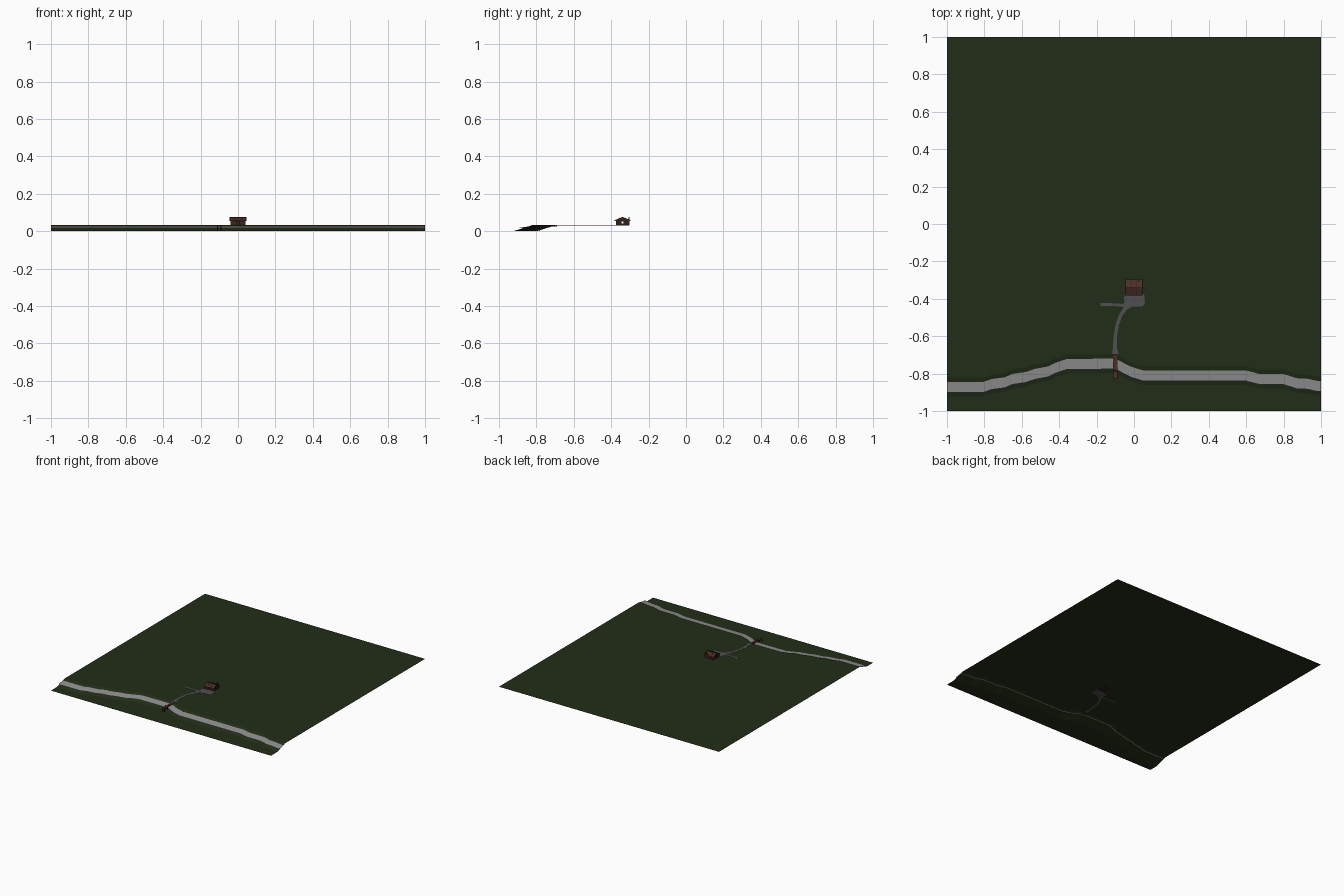
import bpy, bmesh
from mathutils import Vector

if "Cube" in bpy.data.objects:
    bpy.data.objects.remove(bpy.data.objects["Cube"])

TOP = 0.032  # level of the upper ground


def mat(name, r, g, b):
    m = bpy.data.materials.new(name)
    m.diffuse_color = (r, g, b, 1)
    m.use_nodes = True
    m.node_tree.nodes["Principled BSDF"].inputs["Base Color"].default_value = m.diffuse_color
    return m


GRASS = mat("grass", 0.016, 0.027, 0.009)
WATER = mat("pale_grey", 0.28, 0.28, 0.28)
STONE = mat("path_grey", 0.08, 0.08, 0.085)
WOOD = mat("wood", 0.075, 0.028, 0.018)
DARK = mat("dark_wood", 0.03, 0.013, 0.01)


def finish(name, bm, material):
    bmesh.ops.recalc_face_normals(bm, faces=bm.faces)
    me = bpy.data.meshes.new(name)
    bm.to_mesh(me)
    bm.free()
    ob = bpy.data.objects.new(name, me)
    bpy.context.collection.objects.link(ob)
    me.materials.append(material)
    return ob


def box(name, lo, hi, material):
    lo, hi = Vector(lo), Vector(hi)
    bm = bmesh.new()
    bmesh.ops.create_cube(bm, size=1)
    for v in bm.verts:
        v.co = (lo + hi) / 2 + v.co * (hi - lo)
    return finish(name, bm, material)


def loft(name, rows, material):
    """Open sheet through equal-length rows of points."""
    bm = bmesh.new()
    grid = [[bm.verts.new(p) for p in r] for r in rows]
    for a, b in zip(grid, grid[1:]):
        for i in range(len(a) - 1):
            bm.faces.new((a[i], b[i], b[i + 1], a[i + 1]))
    ob = finish(name, bm, material)
    if ob.data.polygons[0].normal.z < 0:
        ob.data.flip_normals()
    return ob


def prism(name, profile, axis, a, b, material):
    """Extrude a 2D profile along x (profile in y,z) or z (profile in x,y)."""
    bm = bmesh.new()
    put = (lambda p, t: (t, *p)) if axis == "x" else (lambda p, t: (*p, t))
    f = bm.faces.new([bm.verts.new(put(p, a)) for p in profile])
    out = bmesh.ops.extrude_face_region(bm, geom=[f])
    d = (b - a, 0, 0) if axis == "x" else (0, 0, b - a)
    bmesh.ops.translate(bm, vec=d, verts=[v for v in out["geom"] if isinstance(v, bmesh.types.BMVert)])
    return finish(name, bm, material)


def cut(ob, cutter):
    m = ob.modifiers.new("cut", "BOOLEAN")
    m.operation = "DIFFERENCE"
    m.object = cutter
    m.solver = "EXACT"
    cutter.hide_render = True
    cutter.hide_set(True)


def trail(name, pts):
    """Thin slab following (x, y, half width) points."""
    left, right = [], []
    for i, (x, y, w) in enumerate(pts):
        p, q = pts[max(i - 1, 0)], pts[min(i + 1, len(pts) - 1)]
        d = Vector((q[0] - p[0], q[1] - p[1])).normalized()
        left.append((x - d.y * w, y + d.x * w))
        right.append((x + d.y * w, y - d.x * w))
    return prism(name, left + right[::-1], "z", TOP - 0.002, TOP + 0.001, STONE)


# Centre line of the bank, shared by the ground and the stream
bank = [(-1, -.874), (-.81, -.874), (-.76, -.857), (-.69, -.848), (-.65, -.83), (-.58, -.82),
        (-.53, -.803), (-.46, -.79), (-.42, -.77), (-.36, -.75), (-.1, -.748), (-.02, -.79),
        (.05, -.812), (.6, -.812), (.67, -.83), (.8, -.831), (.87, -.853), (.93, -.856),
        (.97, -.866), (1, -.868)]

# Ground: low shore, sloping bank, flat upper field
loft("ground", [[(x, -1, 0), (x, c - .05, 0), (x, c + .052, TOP), (x, 1, TOP)]
                for x, c in bank], GRASS)

# Stream along the bank, its back edge sunk in the slope
loft("stream", [[(x, c - .028, .017), (x, c + .035, .0255)] for x, c in bank], WATER)

# Footpaths and yard
trail("main_path", [(-.1, -.695, .017), (-.102, -.66, .011), (-.1, -.6, .009), (-.09, -.54, .009),
                    (-.07, -.485, .009), (-.045, -.45, .011), (-.015, -.42, .02)])
trail("side_path", [(-.178, -.43, .008), (-.11, -.431, .007), (-.06, -.435, .008), (-.03, -.425, .015)])
prism("yard", [(-.045, -.375), (-.055, -.395), (-.05, -.425), (-.03, -.442), (.045, -.442),
               (.058, -.425), (.055, -.38), (.045, -.37)], "z", TOP - .002, TOP + .0015, STONE)

# Cabin walls: gabled shell with side windows and a front door
Y0, Y1, YM, EAVE, RIDGE = -.373, -.305, -.339, .057, .071
walls = prism("cabin_walls", [(Y0, TOP - .002), (Y1, TOP - .002), (Y1, EAVE), (YM, RIDGE), (Y0, EAVE)],
              "x", -.038, .038, DARK)
cut(walls, box("room_cutter", (-.034, Y0 + .004, TOP + .001), (.034, Y1 - .004, .056), DARK))
cut(walls, box("window_cutter", (-.06, YM - .006, .042), (.06, YM + .006, .053), DARK))
cut(walls, box("door_cutter", (-.007, Y0 - .01, TOP + .001), (.007, Y0 + .01, .052), DARK))

# Roof slopes with ribs
for side, ye in (("front", Y0 - .008), ("back", Y1 + .008)):
    ze = EAVE - .003
    prism(side + "_roof", [(YM, RIDGE), (YM, RIDGE + .004), (ye, ze + .004), (ye, ze)],
          "x", -.044, .044, WOOD)
    for i, x in enumerate((-.043, -.015, .015, .043)):
        prism(f"{side}_roof_rib_{i}", [(YM, RIDGE + .002), (YM, RIDGE + .0055), (ye, ze + .0055), (ye, ze)],
              "x", x - .0015, x + .0015, DARK)
box("ridge_beam", (-.045, YM - .002, RIDGE + .002), (.045, YM + .002, RIDGE + .006), DARK)
box("chimney", (.022, Y1 - .002, TOP), (.03, Y1 + .004, .077), DARK)

# Corner posts and wall logs
for sx in (-1, 1):
    for y in (Y0, Y1):
        box("corner_post", (sx * .038 - .002, y - .002, TOP), (sx * .038 + .002, y + .002, EAVE), WOOD)
for y in (Y0, Y1):
    for z in (.038, .046):
        for sx in (-1, 1):
            a, b = sorted((sx * .009, sx * .04))
            box("wall_log", (a, y - .0015, z), (b, y + .0015, z + .003), WOOD)

# Footbridge of planks on posts
for i in range(10):
    y = -.69 - i * .014
    box("bridge_plank", (-.111, y - .0132, .027), (-.090, y, .030), WOOD)
for x in (-.11, -.091):
    box("bridge_rail", (x - .0015, -.83, .024), (x + .0015, -.69, .027), DARK)
    for y in (-.825, -.785):
        box("bridge_post", (x - .002, y - .002, 0), (x + .002, y + .002, .033), DARK)
